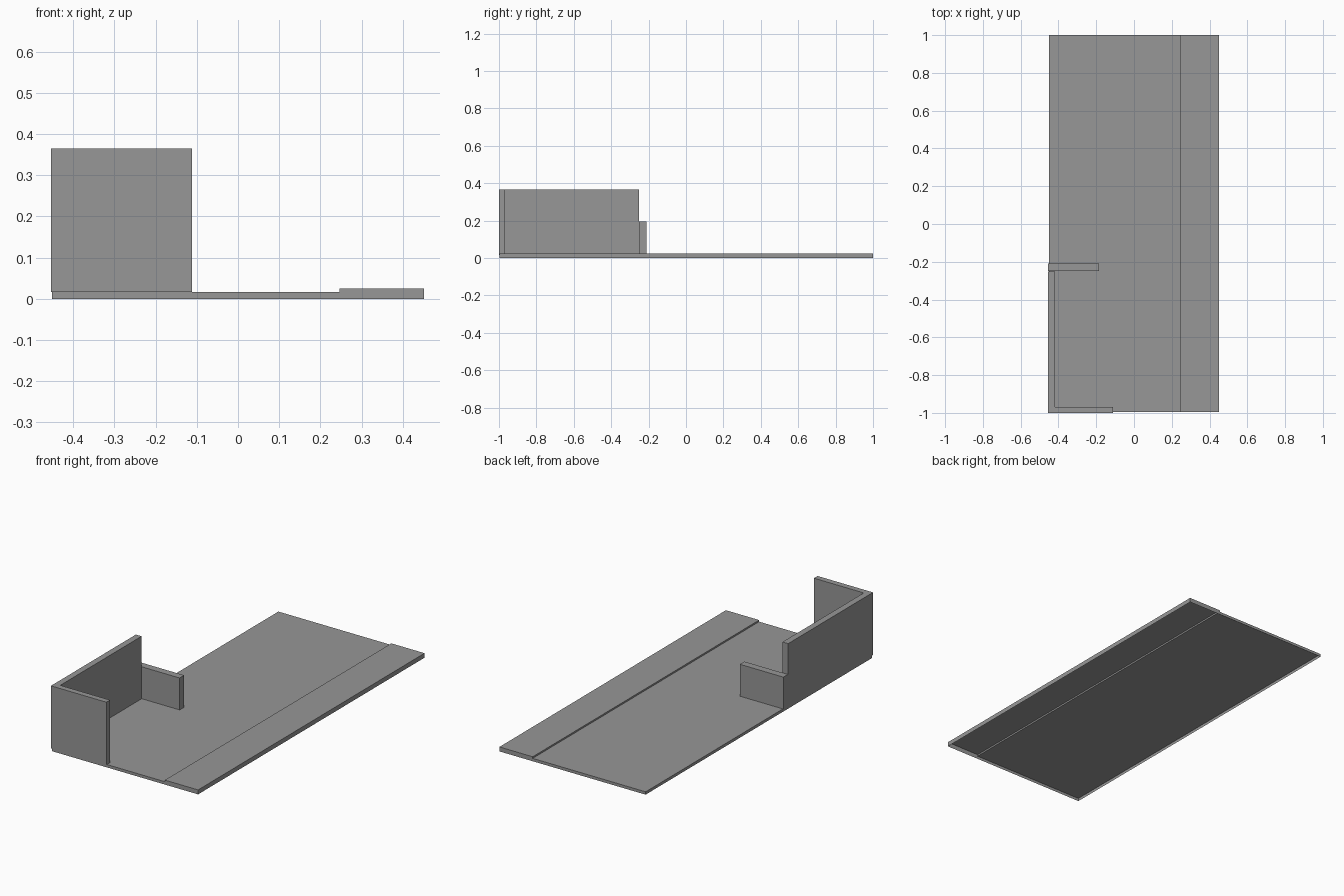
import bpy
import bmesh

cube = bpy.data.objects.get("Cube")
if cube:
    bpy.data.objects.remove(cube, do_unlink=True)

grey = bpy.data.materials.new("mid_grey")
grey.use_nodes = True
COLOUR = (0.31, 0.31, 0.31, 1)
grey.diffuse_color = COLOUR
grey.node_tree.nodes["Principled BSDF"].inputs["Base Color"].default_value = COLOUR


def prism(name, outline, offset, open_bottom=False):
    """Sweep a flat outline along an offset; optionally leave the underside open."""
    bm = bmesh.new()
    start = bm.faces.new([bm.verts.new(p) for p in outline])
    swept = bmesh.ops.extrude_face_region(bm, geom=[start], use_keep_orig=True)
    verts = [g for g in swept["geom"] if isinstance(g, bmesh.types.BMVert)]
    bmesh.ops.translate(bm, verts=verts, vec=offset)
    bmesh.ops.recalc_face_normals(bm, faces=bm.faces)
    if open_bottom:
        under = [f for f in bm.faces if all(v.co.z < 0.001 for v in f.verts)]
        bmesh.ops.delete(bm, geom=under, context="FACES_ONLY")
    mesh = bpy.data.meshes.new(name)
    bm.to_mesh(mesh)
    bm.free()
    mesh.materials.append(grey)
    obj = bpy.data.objects.new(name, mesh)
    bpy.context.collection.objects.link(obj)
    return obj


HALF_W, OUTER, FRONT = 0.451, -0.454, -1.0
FLOOR, STRIP, STEP_X = 0.016, 0.025, 0.246
BACK = 1.0

# Shallow floor slab with a raised strip along its left side
section = [(-HALF_W, 0), (-HALF_W, FLOOR), (STEP_X, FLOOR),
           (STEP_X, STRIP), (HALF_W, STRIP), (HALF_W, 0)]
prism("floor_slab", [(x, FRONT + 0.004, z) for x, z in section],
      (0, BACK - FRONT - 0.004, 0), open_bottom=True)

# Tall L-shaped wall round the front right corner
plan = [(OUTER, FRONT), (-0.112, FRONT), (-0.112, -0.968), (-0.419, -0.968),
        (-0.419, -0.252), (OUTER, -0.252)]
prism("corner_wall", [(x, y, FLOOR) for x, y in plan], (0, 0, 0.349))

# Low return wall at the back end of the tall wall
plan = [(OUTER, -0.25), (-0.185, -0.25), (-0.185, -0.21), (OUTER, -0.21)]
prism("low_wall", [(x, y, FLOOR) for x, y in plan], (0, 0, 0.178))
